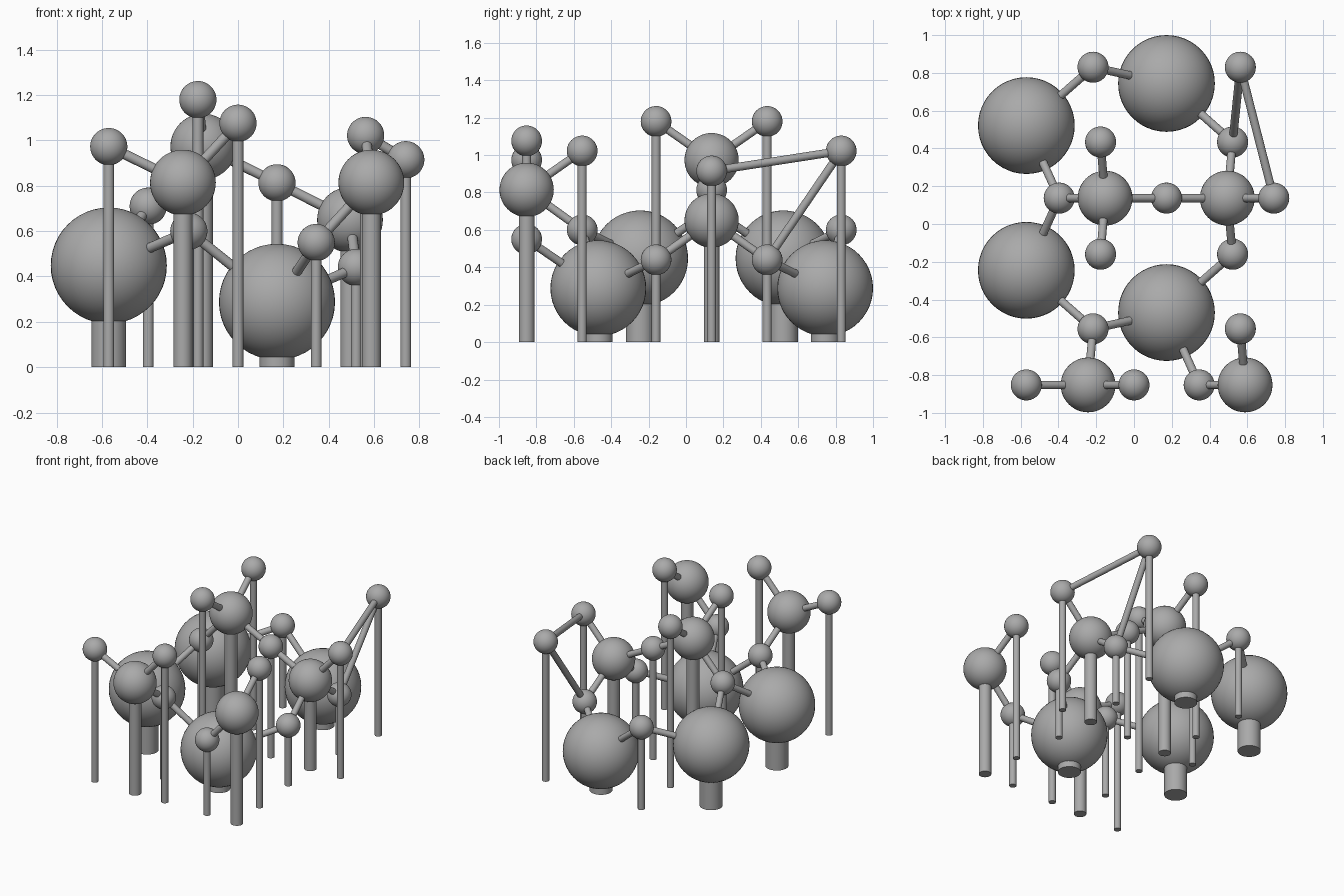
import bpy
from mathutils import Vector

cube = bpy.data.objects.get("Cube")
if cube:
    bpy.data.objects.remove(cube, do_unlink=True)

# One plain grey for everything
grey = bpy.data.materials.new("plain grey")
grey.use_nodes = True
colour = (0.4, 0.4, 0.4, 1)
grey.diffuse_color = colour
grey.node_tree.nodes["Principled BSDF"].inputs["Base Color"].default_value = colour


def finish(name):
    obj = bpy.context.object
    obj.name = name
    obj.data.materials.append(grey)
    bpy.ops.object.shade_smooth_by_angle()


def rod(name, start, end, radius):
    """Cylinder running between two points."""
    start, end = Vector(start), Vector(end)
    axis = end - start
    bpy.ops.mesh.primitive_cylinder_add(
        vertices=32, radius=radius, depth=axis.length, location=(start + end) / 2,
        rotation=axis.to_track_quat("Z", "Y").to_euler())
    finish(name)


# Ball sizes: ball radius, post radius
SIZES = {"large": (0.256, 0.077), "medium": (0.145, 0.042), "small": (0.082, 0.024)}
BACK, MID, FRONT = 0.83, 0.137, -0.852

balls = {
    "large_left_back": (0.172, 0.744, 0.288),
    "large_left_front": (0.172, -0.469, 0.288),
    "large_right_back": (-0.57, 0.521, 0.448),
    "large_right_front": (-0.57, -0.245, 0.448),
    "medium_mid_right": (-0.153, MID, 0.973),
    "medium_mid_left": (0.494, MID, 0.65),
    "medium_front_right": (-0.243, FRONT, 0.814),
    "medium_front_left": (0.588, FRONT, 0.814),
    "small_back_right": (-0.217, BACK, 0.6),
    "small_back_left": (0.563, BACK, 1.022),
    "small_top_back": (-0.177, 0.434, 1.18),
    "small_top_front": (-0.177, -0.16, 1.18),
    "small_low_back": (0.522, 0.434, 0.44),
    "small_low_front": (0.522, -0.16, 0.44),
    "small_mid_right": (-0.396, MID, 0.71),
    "small_mid_centre": (0.172, MID, 0.813),
    "small_mid_left": (0.74, MID, 0.915),
    "small_near_right": (-0.217, -0.555, 0.6),
    "small_near_left": (0.563, -0.555, 1.022),
    "small_front_right": (-0.57, FRONT, 0.973),
    "small_front_centre": (0, FRONT, 1.076),
    "small_front_left": (0.345, FRONT, 0.55),
}

# Balls, each on a post down to the ground
for name, (x, y, z) in balls.items():
    radius, post = SIZES[name.split("_")[0]]
    bpy.ops.mesh.primitive_uv_sphere_add(segments=48, ring_count=24, radius=radius, location=(x, y, z))
    finish(name + "_ball")
    rod(name + "_post", (x, y, 0), (x, y, z), post)

# Chains of balls joined by thin rods
chains = [
    # big ring
    ["large_right_back", "small_back_right", "large_left_back", "small_low_back",
     "medium_mid_left", "small_low_front", "large_left_front", "small_near_right",
     "large_right_front", "small_mid_right", "large_right_back"],
    # bridge across the ring, then the triangle at the left
    ["small_mid_right", "medium_mid_right", "small_mid_centre", "medium_mid_left",
     "small_mid_left", "small_back_left", "small_low_back"],
    ["small_top_back", "medium_mid_right", "small_top_front"],
    # front branches
    ["small_near_right", "medium_front_right"],
    ["small_front_right", "medium_front_right", "small_front_centre"],
    ["large_left_front", "small_front_left", "medium_front_left", "small_near_left"],
]
for chain in chains:
    for a, b in zip(chain, chain[1:]):
        rod(a + "_to_" + b, balls[a], balls[b], 0.022)
